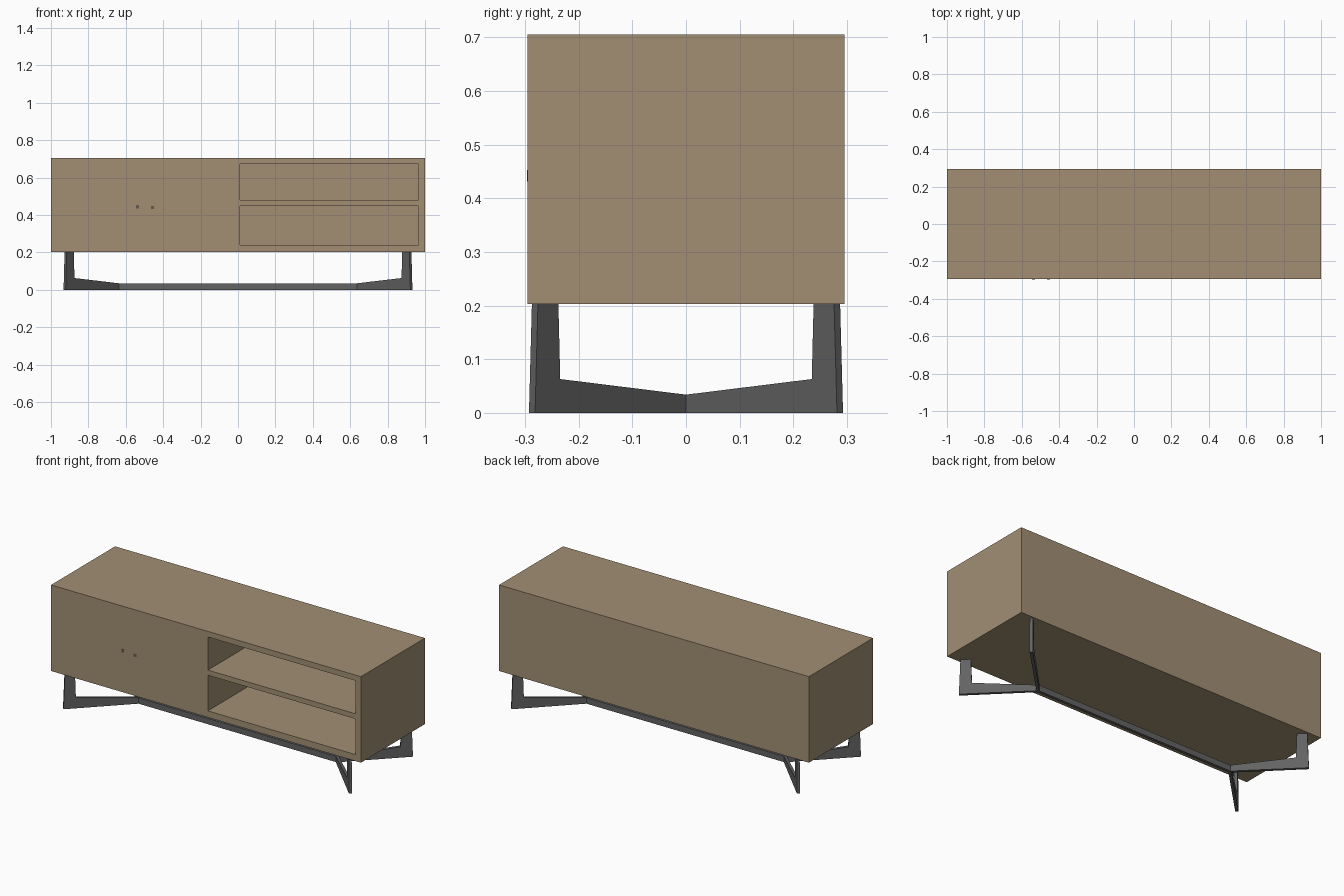
import bpy, bmesh
from mathutils import Vector, Matrix

if "Cube" in bpy.data.objects:
    bpy.data.objects.remove(bpy.data.objects["Cube"])


def material(name, rgb):
    m = bpy.data.materials.new(name)
    m.diffuse_color = (*rgb, 1)
    m.use_nodes = True
    m.node_tree.nodes["Principled BSDF"].inputs["Base Color"].default_value = m.diffuse_color
    return m


wood = material("light brown wood", (0.36, 0.275, 0.175))
metal = material("dark grey metal", (0.125, 0.125, 0.125))
knob_mat = material("dark brown", (0.13, 0.105, 0.075))


def finish(name, bm, mat):
    bmesh.ops.recalc_face_normals(bm, faces=bm.faces)
    me = bpy.data.meshes.new(name)
    bm.to_mesh(me)
    bm.free()
    ob = bpy.data.objects.new(name, me)
    me.materials.append(mat)
    bpy.context.collection.objects.link(ob)
    return ob


def box(bm, lo, hi):
    lo, hi = Vector(lo), Vector(hi)
    d = hi - lo
    bmesh.ops.create_cube(bm, size=1, matrix=Matrix.Translation((lo + hi) / 2)
                          @ Matrix.Diagonal((d.x, d.y, d.z, 1)))


# Cabinet body with two open compartments pushed into the front
D, Z0, Z1 = 0.295, 0.203, 0.705
X_OPEN = (0.012, 0.964)
OPENINGS = ((0.241, 0.449), (0.479, 0.672))
bm = bmesh.new()
box(bm, (-1, -D, Z0), (1, D, Z1))
cuts = [((x, 0, 0), (1, 0, 0)) for x in X_OPEN]
cuts += [((0, 0, z), (0, 0, 1)) for pair in OPENINGS for z in pair]
for co, no in cuts:
    geom = bm.verts[:] + bm.edges[:] + bm.faces[:]
    bmesh.ops.bisect_plane(bm, geom=geom, plane_co=co, plane_no=no)
holes = []
for f in bm.faces:
    c = f.calc_center_median()
    if c.y < -D + 0.001 and X_OPEN[0] < c.x < X_OPEN[1]:
        if any(a < c.z < b for a, b in OPENINGS):
            holes.append(f)
for f in holes:
    new = bmesh.ops.extrude_discrete_faces(bm, faces=[f])["faces"]
    bmesh.ops.translate(bm, verts=new[0].verts, vec=(0, 2 * D - 0.03, 0))
finish("cabinet", bm, wood)

# Small door knobs, almost flush with the front
for i, (x, z) in enumerate(((-0.537, 0.444), (-0.457, 0.44))):
    bm = bmesh.new()
    box(bm, (x - 0.009, -D - 0.001, z - 0.009), (x + 0.009, -D + 0.003, z + 0.009))
    finish(f"door_knob_{i + 1}", bm, knob_mat)

# Long floor bar between the two leg forks
T, XF = 0.016, 0.64
bm = bmesh.new()
box(bm, (-XF, -T / 2, 0), (XF, T / 2, 0.034))
finish("floor_bar", bm, metal)

# Legs: one flat L-shaped profile, run out diagonally from each bar end
# (distance out from the bar along x and y, height)
PROFILE = ((0, 0), (0.287, 0), (0.2815, 0.205), (0.2435, 0.205), (0.24, 0.063), (0, 0.034))
for sx, side in ((-1, "left"), (1, "right")):
    for sy, end in ((-1, "front"), (1, "back")):
        bm = bmesh.new()
        rings = []
        for k in (-1, 1):
            off = k * T / 2 * 0.7071
            ring = []
            for d, z in PROFILE:
                # mitre the inner end on the centre plane
                x, y = (XF + 2 * off, 0) if d == 0 else (XF + d + off, d - off)
                ring.append(bm.verts.new((sx * x, sy * y, z)))
            rings.append(ring)
            bm.faces.new(ring)
        n = len(PROFILE)
        for i in range(n):
            j = (i + 1) % n
            bm.faces.new((rings[0][i], rings[0][j], rings[1][j], rings[1][i]))
        finish(f"{end}_{side}_leg", bm, metal)
